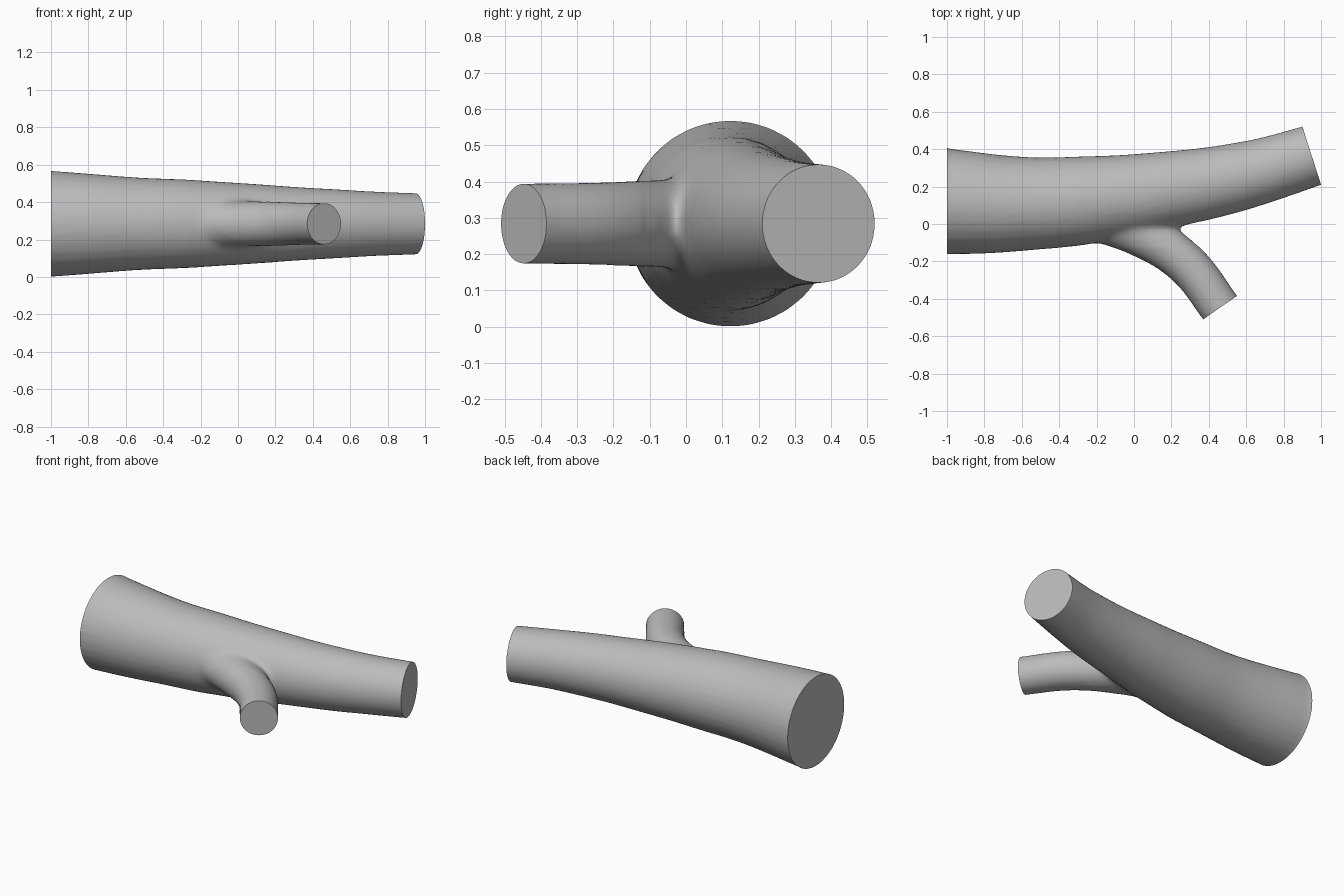
import bpy
import bmesh
from mathutils import Vector

MID_Z = 0.284
cube = bpy.data.objects.get("Cube")
if cube:
    bpy.data.objects.remove(cube, do_unlink=True)


def tube_mesh(name, points):
    """Sweep a circle along (x, y, radius) points and return a closed mesh."""
    curve = bpy.data.curves.new(name, 'CURVE')
    curve.dimensions = '3D'
    curve.bevel_depth = 1.0
    curve.bevel_resolution = 14
    curve.resolution_u = 10
    curve.use_fill_caps = True
    spline = curve.splines.new('BEZIER')
    spline.radius_interpolation = 'CARDINAL'
    spline.bezier_points.add(len(points) - 1)
    for bp, (x, y, r) in zip(spline.bezier_points, points):
        bp.co = (x, y, MID_Z)
        bp.radius = r
        bp.handle_left_type = bp.handle_right_type = 'AUTO'
    obj = bpy.data.objects.new(name, curve)
    bpy.context.collection.objects.link(obj)
    dg = bpy.context.evaluated_depsgraph_get()
    mesh = bpy.data.meshes.new_from_object(obj.evaluated_get(dg))
    bpy.data.objects.remove(obj, do_unlink=True)
    return mesh


# Main tube and side branch, both running past their final cut ends
trunk = tube_mesh("trunk", [
    (-1.1, 0.128, 0.295), (-1, 0.12, 0.283), (-0.6, 0.108, 0.252),
    (-0.2, 0.132, 0.232), (0.2, 0.185, 0.205), (0.6, 0.262, 0.18),
    (0.95, 0.365, 0.164), (1.1, 0.414, 0.158)])
branch = tube_mesh("branch", [
    (-0.3, 0.05, 0.12), (-0.17, 0.02, 0.124), (0.03, -0.05, 0.123),
    (0.27, -0.205, 0.115), (0.46, -0.447, 0.111), (0.53, -0.55, 0.11)])

bm = bmesh.new()
bm.from_mesh(trunk)
bm.from_mesh(branch)
bmesh.ops.remove_doubles(bm, verts=bm.verts, dist=0.0002)
bmesh.ops.recalc_face_normals(bm, faces=bm.faces)
mesh = bpy.data.meshes.new("branching_tube")
bm.to_mesh(mesh)
bm.free()
tube = bpy.data.objects.new("branching_tube", mesh)
bpy.context.collection.objects.link(tube)

# Fuse both tubes into one skin
remesh = tube.modifiers.new("fuse", 'REMESH')
remesh.mode = 'VOXEL'
remesh.voxel_size = 0.013
dg = bpy.context.evaluated_depsgraph_get()
fused = bpy.data.meshes.new_from_object(tube.evaluated_get(dg))
tube.modifiers.clear()

bm = bmesh.new()
bm.from_mesh(fused)


def relax(verts, times):
    for _ in range(times):
        bmesh.ops.smooth_vert(bm, verts=verts, factor=0.5, use_axis_x=True,
                              use_axis_y=True, use_axis_z=True)


# Soften the skin, and blend the junction more strongly
relax(bm.verts[:], 4)
relax([v for v in bm.verts
       if -0.25 < v.co.x < 0.36 and -0.12 < v.co.y < 0.05], 14)

# Cut the three flat ends
cuts = [((-1, 0.12), (-1, 0)), ((0.95, 0.365), (0.95, 0.307)),
        ((0.46, -0.447), (0.57, -0.82))]
for (x, y), (nx, ny) in cuts:
    cut = bmesh.ops.bisect_plane(
        bm, geom=bm.verts[:] + bm.edges[:] + bm.faces[:], dist=0.001,
        plane_co=Vector((x, y, MID_Z)), plane_no=Vector((nx, ny, 0)),
        clear_outer=True)
    rim = [e for e in cut["geom_cut"] if isinstance(e, bmesh.types.BMEdge)]
    bmesh.ops.contextual_create(bm, geom=rim)
bmesh.ops.recalc_face_normals(bm, faces=bm.faces)
bm.to_mesh(fused)
bm.free()
tube.data = fused

# Plain grey material
grey = bpy.data.materials.new("plain_grey")
grey.use_nodes = True
colour = (0.5, 0.5, 0.5, 1)
grey.diffuse_color = colour
grey.node_tree.nodes["Principled BSDF"].inputs["Base Color"].default_value = colour
fused.materials.clear()
fused.materials.append(grey)

for o in bpy.context.selected_objects:
    o.select_set(False)
tube.select_set(True)
bpy.context.view_layer.objects.active = tube
bpy.ops.object.shade_smooth_by_angle(angle=0.7)
